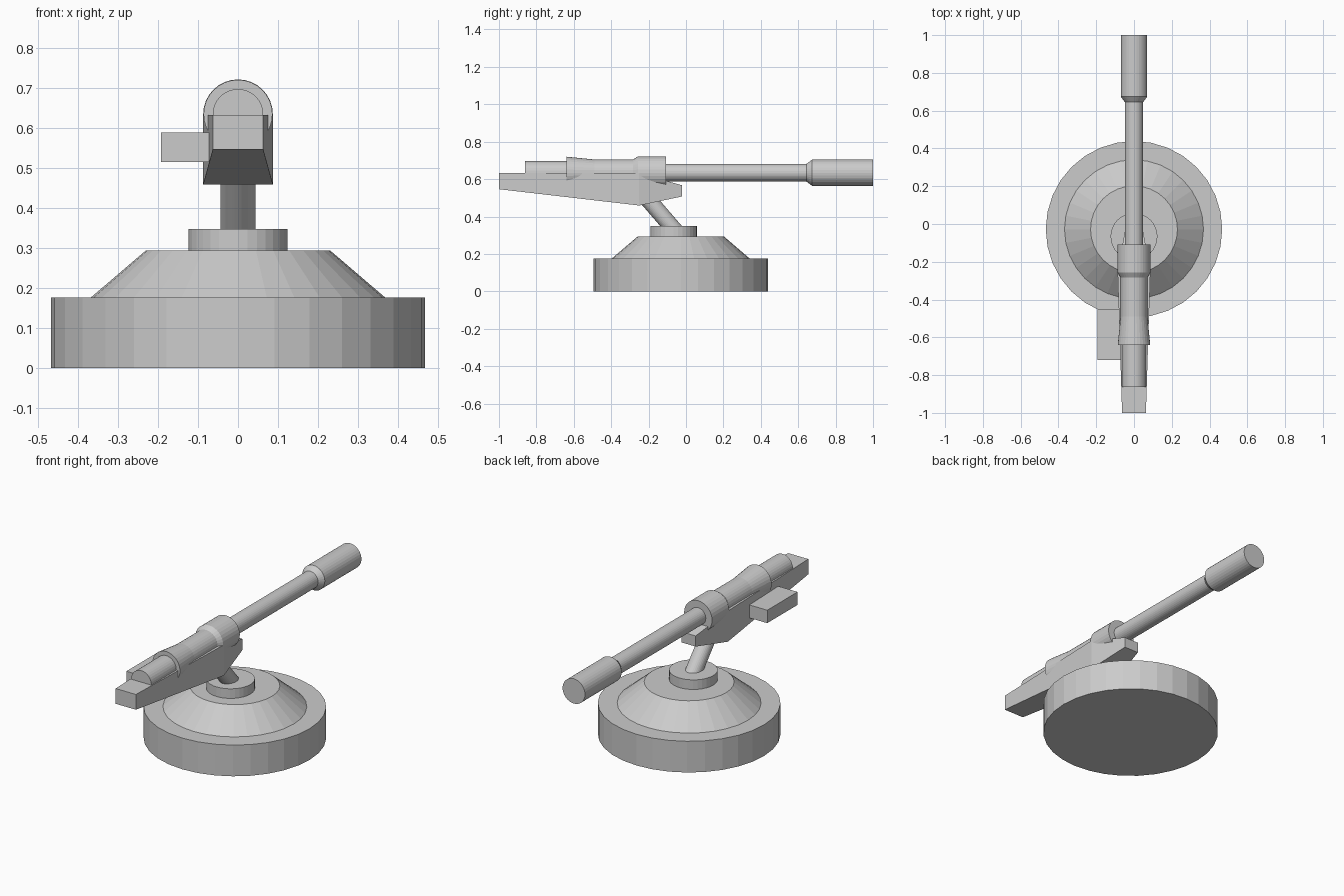
import bpy, bmesh, math
from mathutils import Vector, Matrix

if "Cube" in bpy.data.objects:
    bpy.data.objects.remove(bpy.data.objects["Cube"])

SIDES = 32


def finish(name, bm):
    bmesh.ops.recalc_face_normals(bm, faces=bm.faces)
    mesh = bpy.data.meshes.new(name)
    bm.to_mesh(mesh)
    bm.free()
    obj = bpy.data.objects.new(name, mesh)
    bpy.context.collection.objects.link(obj)
    return obj


def turned(name, start, axis, profile, sides=SIDES):
    """Closed solid of revolution; profile is (distance along axis, radius)."""
    bm = bmesh.new()
    rot = Vector(axis).to_track_quat('Z', 'Y').to_matrix().to_4x4()
    mat = Matrix.Translation(start) @ rot
    rings = []
    for d, r in profile:
        rings.append([bm.verts.new(mat @ Vector((
            r * math.cos(2 * math.pi * i / sides),
            r * math.sin(2 * math.pi * i / sides), d))) for i in range(sides)])
    for a, b in zip(rings, rings[1:]):
        for i in range(sides):
            j = (i + 1) % sides
            bm.faces.new((a[i], a[j], b[j], b[i]))
    bm.faces.new(rings[0][::-1])
    bm.faces.new(rings[-1])
    return finish(name, bm)


def lofted(name, sections):
    """Rectangular sections along y: (y, half width, bottom z, top z)."""
    bm = bmesh.new()
    rings = [[bm.verts.new(p) for p in
              ((-w, y, lo), (w, y, lo), (w, y, hi), (-w, y, hi))]
             for y, w, lo, hi in sections]
    for a, b in zip(rings, rings[1:]):
        for i in range(4):
            j = (i + 1) % 4
            bm.faces.new((a[i], a[j], b[j], b[i]))
    bm.faces.new(rings[0])
    bm.faces.new(rings[-1][::-1])
    return finish(name, bm)


UP, FORWARD = (0, 0, 1), (0, 1, 0)
AXIS_Z = 0.634  # height of the barrel axis

# Round stepped base and swivel disc
turned("base", (0, -0.028, 0), UP,
       [(0, 0.467), (0.176, 0.467), (0.176, 0.368), (0.294, 0.23)])
turned("swivel_disc", (0, -0.066, 0.285), UP, [(0, 0.124), (0.063, 0.124)])

# Slanted post from the disc up into the cradle
foot, head = Vector((0, -0.053, 0.318)), Vector((0, -0.23, 0.523))
turned("support_post", foot, head - foot, [(0, 0.044), ((head - foot).length, 0.044)])

# Tapered cradle under the barrel
lofted("cradle", [(-1.0, 0.063, 0.546, 0.632),
                  (-0.25, 0.087, 0.459, 0.632),
                  (-0.022, 0.045, 0.507, 0.567)])

# Side box on the left
box = lofted("side_box", [(-0.72, 0.065, 0.515, 0.588), (-0.45, 0.065, 0.515, 0.588)])
box.location.x = -0.127

# Barrel assembly, all on one axis
turned("breech_tube", (0, 0, AXIS_Z), FORWARD, [(-0.862, 0.063), (-0.6, 0.063)])
turned("barrel_jacket", (0, 0, AXIS_Z), FORWARD,
       [(-0.64, 0.086), (-0.49, 0.071), (-0.283, 0.071),
        (-0.257, 0.087), (-0.108, 0.087)])
turned("barrel", (0, 0, AXIS_Z), FORWARD,
       [(-0.15, 0.048), (0.645, 0.048), (0.674, 0.07), (1.0, 0.07)])
